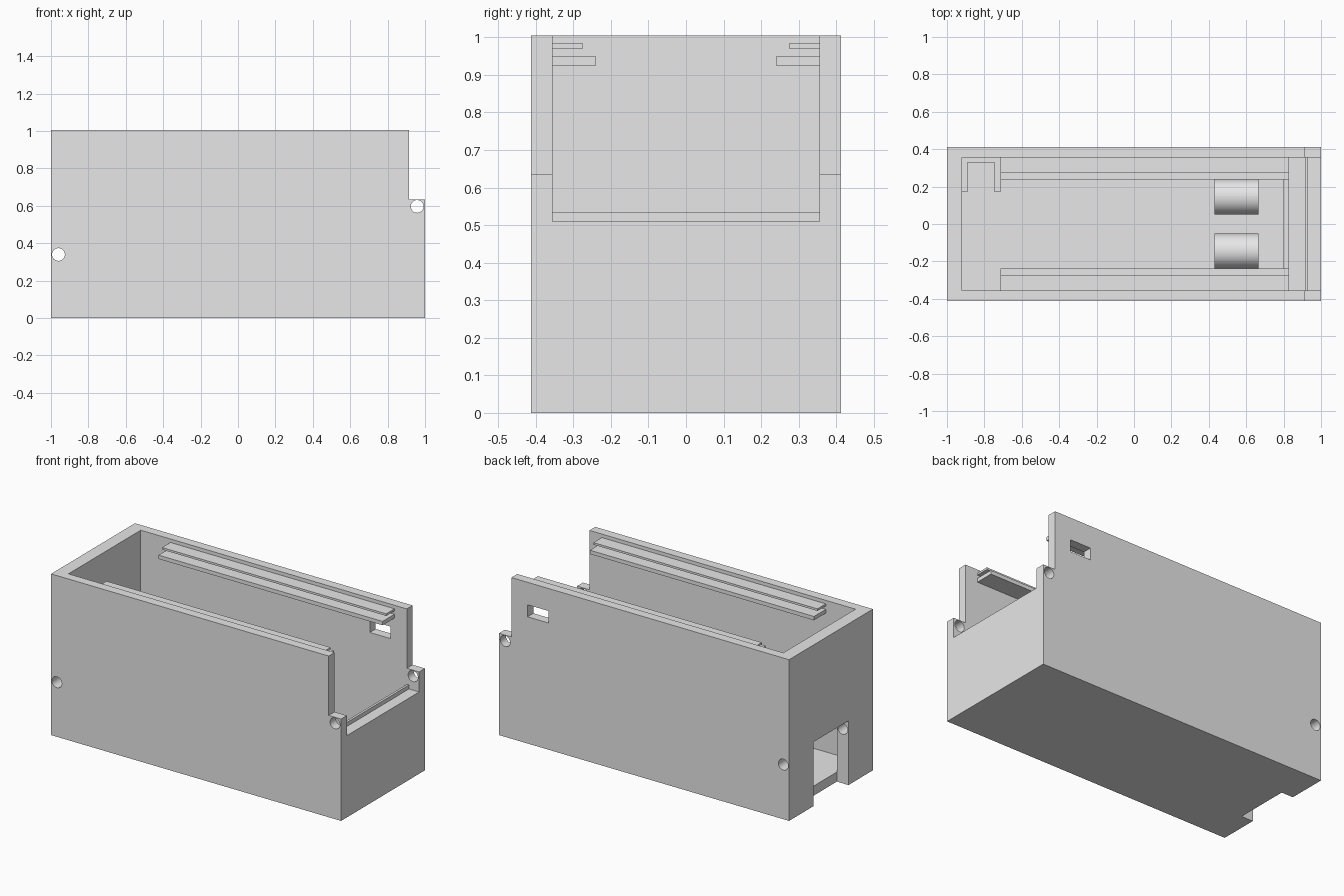
import bpy
import bmesh
import math
from mathutils import Matrix, Vector

cube = bpy.data.objects.get("Cube")
if cube:
    bpy.data.objects.remove(cube, do_unlink=True)

# Single plain grey material
GREY = (0.8, 0.8, 0.8, 1.0)
grey = bpy.data.materials.new("plain_grey")
grey.use_nodes = True
grey.diffuse_color = GREY
for node in grey.node_tree.nodes:
    if node.type == 'BSDF_PRINCIPLED':
        node.inputs["Base Color"].default_value = GREY


def finish(name, bm):
    bmesh.ops.recalc_face_normals(bm, faces=bm.faces)
    mesh = bpy.data.meshes.new(name)
    bm.to_mesh(mesh)
    bm.free()
    mesh.materials.append(grey)
    obj = bpy.data.objects.new(name, mesh)
    bpy.context.collection.objects.link(obj)
    return obj


def extrude(name, outline, axis, start, end):
    """Extrude a 2D outline along y (outline in x, z) or z (outline in x, y)."""
    bm = bmesh.new()
    place = (lambda a, b: (a, start, b)) if axis == 'y' else (lambda a, b: (a, b, start))
    face = bm.faces.new([bm.verts.new(place(a, b)) for a, b in outline])
    step = Vector((0, end - start, 0)) if axis == 'y' else Vector((0, 0, end - start))
    new = bmesh.ops.extrude_face_region(bm, geom=[face])["geom"]
    bmesh.ops.translate(bm, vec=step, verts=[v for v in new if isinstance(v, bmesh.types.BMVert)])
    return finish(name, bm)


def box(name, x, y, z):
    outline = [(x[0], y[0]), (x[1], y[0]), (x[1], y[1]), (x[0], y[1])]
    return extrude(name, outline, 'z', *z)


def cylinder(name, centre, radius, length, axis):
    bm = bmesh.new()
    turn = Matrix.Rotation(math.pi / 2, 4, 'Y' if axis == 'x' else 'X')
    bmesh.ops.create_cone(bm, cap_ends=True, segments=48, radius1=radius, radius2=radius,
                          depth=length, matrix=Matrix.Translation(centre) @ turn)
    return finish(name, bm)


def smooth(obj):
    bpy.ops.object.select_all(action='DESELECT')
    obj.select_set(True)
    bpy.context.view_layer.objects.active = obj
    bpy.ops.object.shade_smooth_by_angle(angle=math.radians(30))


# Main dimensions
HALF_W, INNER_W = 0.413, 0.356
HEIGHT, FLOOR = 1.005, 0.06
END_IN, NOTCH = -0.92, 0.915

housing = box("housing", (-1, 1), (-HALF_W, HALF_W), (0, HEIGHT))

# Cavity, with a raised lip and a ledge at the low end
cavity = [(END_IN, FLOOR), (NOTCH, FLOOR), (NOTCH, 0.535), (0.93, 0.535),
          (0.93, 0.51), (1.2, 0.51), (1.2, 1.2), (END_IN, 1.2)]
cutters = [
    extrude("cavity_cutter", cavity, 'y', -INNER_W, INNER_W),
    box("notch_cutter", (NOTCH, 1.3), (-0.6, 0.6), (0.635, 1.3)),
    box("door_cutter", (-1.2, END_IN), (-0.172, 0.172), (-0.1, 0.4)),
    box("window_cutter", (0.66, 0.803), (0.3, 0.6), (0.79, 0.865)),
    cylinder("low_hole_cutter", (-0.96, 0, 0.34), 0.034, 1.2, 'y'),
    cylinder("post_hole_cutter", (0.958, 0, 0.597), 0.034, 1.2, 'y'),
]
for cutter in cutters:
    mod = housing.modifiers.new(cutter.name, 'BOOLEAN')
    mod.operation = 'DIFFERENCE'
    mod.solver = 'EXACT'
    mod.object = cutter

# Bake the cuts, then drop the cutters
depsgraph = bpy.context.evaluated_depsgraph_get()
baked = bpy.data.meshes.new_from_object(housing.evaluated_get(depsgraph))
housing.modifiers.clear()
housing.data = baked
baked.materials.clear()
baked.materials.append(grey)
for cutter in cutters:
    bpy.data.objects.remove(cutter, do_unlink=True)
smooth(housing)

for label, side in (("front", -1), ("back", 1)):
    # Paired slide rails along each long wall
    for level, reach, z in (("upper", 0.274, (0.97, 0.983)), ("lower", 0.239, (0.925, 0.949))):
        y = sorted((side * reach, side * (INNER_W + 0.01)))
        box(f"{label}_{level}_rail", (-0.715, 0.83), y, z)
    # Round rollers lying on the floor
    smooth(cylinder(f"{label}_roller", (0.547, side * 0.145, FLOOR + 0.09), 0.094, 0.235, 'x'))

# Low cross rib near the open end
box("cross_rib", (0.80, 0.83), (-INNER_W - 0.01, INNER_W + 0.01), (FLOOR - 0.01, 0.25))

# U-shaped corner bracket, open towards the front
bracket = [(-0.92, 0.172), (-0.89, 0.172), (-0.89, 0.33), (-0.745, 0.33),
           (-0.745, 0.172), (-0.715, 0.172), (-0.715, 0.36), (-0.92, 0.36)]
extrude("corner_bracket", bracket, 'z', FLOOR - 0.01, 0.35)
